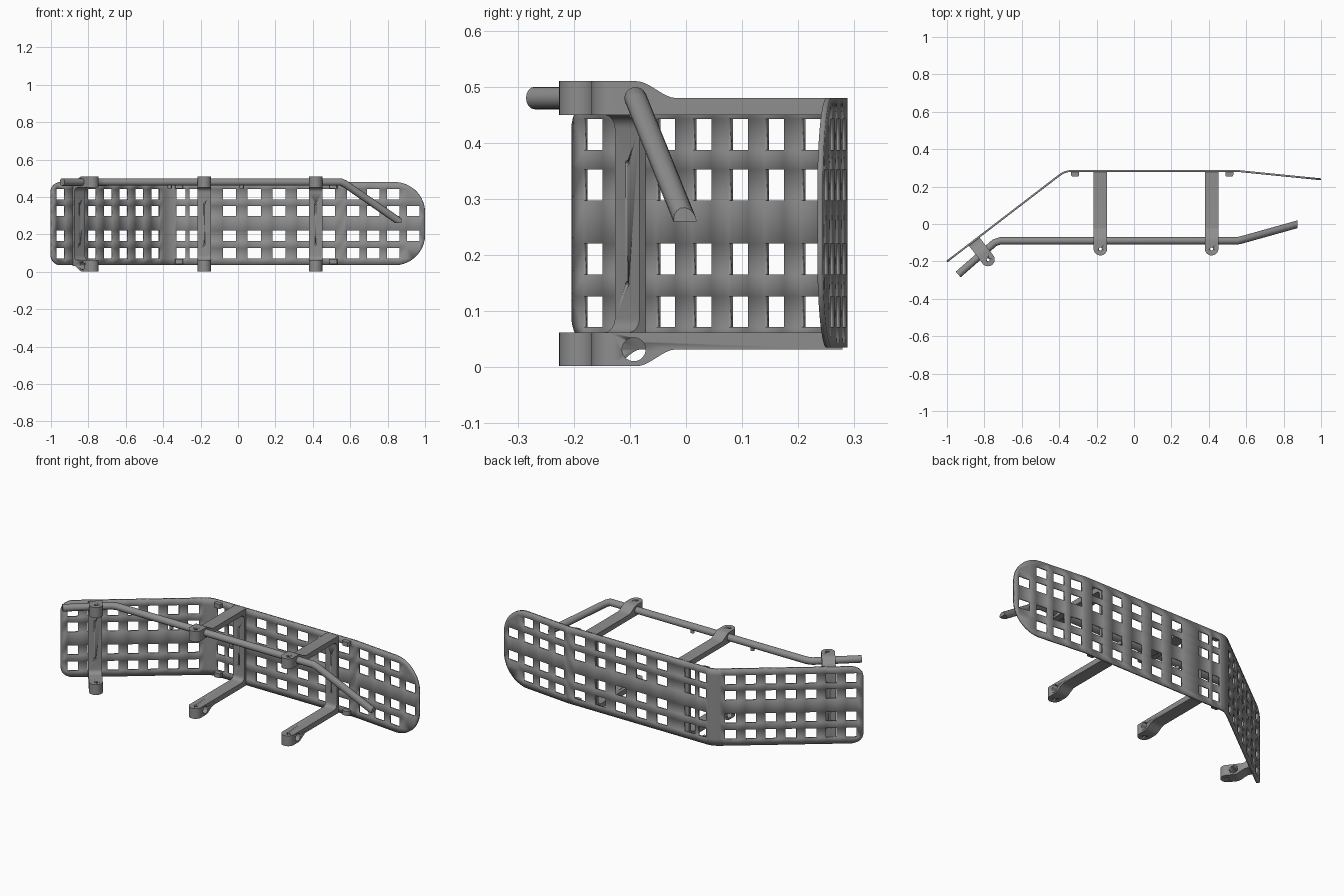
import bpy, bmesh, math
from mathutils import Matrix, Vector

if "Cube" in bpy.data.objects:
    bpy.data.objects.remove(bpy.data.objects["Cube"])

metal = bpy.data.materials.new("grey_metal")
metal.diffuse_color = (0.27, 0.27, 0.27, 1)
metal.use_nodes = True
metal.node_tree.nodes["Principled BSDF"].inputs["Base Color"].default_value = metal.diffuse_color


def finish(name, bm, angle=30):
    bmesh.ops.recalc_face_normals(bm, faces=bm.faces)
    mesh = bpy.data.meshes.new(name)
    bm.to_mesh(mesh)
    bm.free()
    ob = bpy.data.objects.new(name, mesh)
    bpy.context.collection.objects.link(ob)
    mesh.materials.append(metal)
    bpy.ops.object.select_all(action='DESELECT')
    ob.select_set(True)
    bpy.context.view_layer.objects.active = ob
    bpy.ops.object.shade_smooth_by_angle(angle=math.radians(angle))
    return ob


def trim(bm, co, no, fill=False):
    """Cut away everything on the normal's side of a plane."""
    r = bmesh.ops.bisect_plane(bm, geom=bm.verts[:] + bm.edges[:] + bm.faces[:], dist=1e-6,
                               plane_co=co, plane_no=no, clear_outer=True)
    if fill:
        edges = [e for e in r['geom_cut'] if isinstance(e, bmesh.types.BMEdge)]
        bmesh.ops.holes_fill(bm, edges=edges)


def cylinder(bm, centre, r, depth, axis='Z', seg=24):
    rot = Matrix.Rotation(math.pi / 2, 4, 'Y') if axis == 'X' else (
        Matrix.Rotation(math.pi / 2, 4, 'X') if axis == 'Y' else Matrix())
    bmesh.ops.create_cone(bm, cap_ends=True, segments=seg, radius1=r, radius2=r, depth=depth,
                          matrix=Matrix.Translation(centre) @ rot)


# ---- Perforated panel: grid sheet, holes removed, corners trimmed, then folded ----
Z0, Z1 = 0.035, 0.48
FOLD, BACK, SLOPE = -0.37, 0.283, 0.767


def panel_y(x):
    if x < FOLD - 0.03:
        return BACK + (x - FOLD) * SLOPE
    if x < FOLD + 0.03:
        return BACK - SLOPE * (FOLD + 0.03 - x) ** 2 / 0.12
    return BACK - max(0, x - 0.56) * 0.1


columns = [(-0.95 + 0.0843 * k, 0.045) for k in range(7)]
columns += [(-0.305, 0.05), (-0.225, 0.07)]
columns += [(-0.045 + 0.132 * k, 0.07) for k in range(5)]
columns += [(0.617 + 0.107 * k, 0.068) for k in range(4)]
rows = [0.099, 0.193, 0.325, 0.415]
HH = 0.0275
xs = {-1, 1, 0.56} | {FOLD - 0.03 + 0.015 * k for k in range(5)}
for c, w in columns:
    xs |= {c - w / 2, c + w / 2}
xs = sorted(xs)
zs = sorted([Z0, Z1] + [r + s * HH for r in rows for s in (-1, 1)])

bm = bmesh.new()
grid = [[bm.verts.new((x, 0, z)) for z in zs] for x in xs]
for i in range(len(xs) - 1):
    for j in range(len(zs) - 1):
        mx, mz = (xs[i] + xs[i + 1]) / 2, (zs[j] + zs[j + 1]) / 2
        in_col = any(abs(mx - c) < w / 2 for c, w in columns)
        in_row = any(abs(mz - r) < HH for r in rows)
        corner = mx > 0.9 and abs(mz - 0.2575) > 0.12
        if not (in_col and in_row) or corner:
            bm.faces.new((grid[i][j], grid[i + 1][j], grid[i + 1][j + 1], grid[i][j + 1]))
for sx, r in ((-1, 0.055), (1, 0.165)):
    for sz, edge in ((-1, Z0), (1, Z1)):
        for k in range(1, 12):
            a = math.pi / 2 * k / 12
            no = Vector((sx * math.cos(a), 0, sz * math.sin(a)))
            trim(bm, Vector((sx * (1 - r), 0, edge - sz * r)) + no * r, no)
for v in [v for v in bm.verts if not v.link_faces]:
    bm.verts.remove(v)
for v in bm.verts:
    v.co.y = panel_y(v.co.x)
panel = finish("perforated_panel", bm)
mod = panel.modifiers.new("thickness", 'SOLIDIFY')
mod.thickness, mod.offset, mod.use_even_offset = 0.01, 0, True


# ---- Brackets: C-shaped side profile with a clamp at each arm end ----
def bracket(name, x, y, depth, angle):
    end, w = depth + 0.075, 0.036
    a0, a1 = depth - 0.075, depth - 0.005
    a0 = max(a0, 0.012)
    # outer and inner edge of the upper half, the lower half is its mirror
    half = [(0, 0.48), (a0, 0.48)]
    for k in range(1, 9):
        t = k / 8
        half.append((a0 + (a1 - a0) * t, 0.48 + 0.03 * (3 * t * t - 2 * t ** 3)))
    half += [(end, 0.51), (end, 0.45)]
    r = 0.025
    half += [(0.015 + r - r * math.sin(b), 0.45 - r + r * math.cos(b))
             for b in (math.pi / 2 * k / 6 for k in range(7))]
    mid = 0.256
    profile = half + [(u, 2 * mid - z) for u, z in reversed(half)]
    bm = bmesh.new()
    face = bm.faces.new([bm.verts.new((-w, -u, z)) for u, z in profile])
    ext = bmesh.ops.extrude_face_region(bm, geom=[face])
    bmesh.ops.translate(bm, vec=(2 * w, 0, 0),
                        verts=[v for v in ext['geom'] if isinstance(v, bmesh.types.BMVert)])
    # rounded clamp ends
    for k in range(1, 16):
        b = math.pi * k / 16
        no = Vector((math.cos(b), -math.sin(b), 0))
        trim(bm, Vector((0, -(end - w), 0)) + no * w, no, True)
    ob = finish(name, bm)

    # tube socket, clamp bolt holes and panel bolt holes
    cut = bmesh.new()
    cylinder(cut, (0, -depth, 0.032), 0.021, 0.2, 'X', 32)
    cylinder(cut, (0, -(depth + 0.041), 0.25), 0.008, 0.8, 'Z')
    for z in (0.148, 0.364):
        cylinder(cut, (0, 0, z), 0.005, 0.1, 'Y', 16)
    cutter = finish("cutter", cut)
    mod = ob.modifiers.new("holes", 'BOOLEAN')
    mod.object, mod.operation, mod.solver = cutter, 'DIFFERENCE', 'EXACT'
    bpy.context.view_layer.objects.active = ob
    bpy.ops.object.modifier_apply(modifier=mod.name)
    bpy.data.objects.remove(cutter)
    ob.location, ob.rotation_euler = (x, y, 0), (0, 0, angle)


bracket("middle_bracket", -0.18, 0.279, 0.372, 0)
bracket("right_bracket", 0.415, 0.279, 0.372, 0)
bracket("wing_bracket", -0.855, -0.093, 0.083, math.atan(SLOPE))

# ---- Bent top tube, drooping at the right end ----
curve = bpy.data.curves.new("top_tube_path", 'CURVE')
curve.dimensions = '3D'
curve.bevel_depth, curve.bevel_resolution, curve.use_fill_caps = 0.02, 6, True
path = [(-0.94, -0.27, 0.48), (-0.745, -0.1, 0.48), (-0.715, -0.09, 0.48),
        (0.55, -0.09, 0.48), (0.575, -0.085, 0.468), (0.89, 0.003, 0.25)]
spline = curve.splines.new('POLY')
spline.points.add(len(path) - 1)
for p, co in zip(spline.points, path):
    p.co = (*co, 1)
temp = bpy.data.objects.new("tube_helper", curve)
bpy.context.collection.objects.link(temp)
bpy.context.view_layer.update()
mesh = bpy.data.meshes.new_from_object(temp.evaluated_get(bpy.context.evaluated_depsgraph_get()))
bm = bmesh.new()
bm.from_mesh(mesh)
bpy.data.objects.remove(temp)
bmesh.ops.remove_doubles(bm, verts=bm.verts, dist=1e-5)
trim(bm, (0, 0, 0.26), (0, 0, -1), True)
trim(bm, (0.875, 0, 0), (1, 0, 0), True)
finish("top_tube", bm, 40)

# ---- Small pegs under the tube ----
bm = bmesh.new()
for x in (-0.365, 0.02):
    cylinder(bm, (x, -0.09, 0.456), 0.011, 0.022, 'Z', 16)
finish("tube_pegs", bm)

# ---- Lugs on the panel's front face ----
bm = bmesh.new()
for x in (-0.315, 0.51):
    for z in (0.055, 0.458):
        bmesh.ops.create_cube(bm, size=1, matrix=Matrix.Translation((x, 0.268, z))
                              @ Matrix.Diagonal((0.042, 0.028, 0.026, 1)))
bmesh.ops.bevel(bm, geom=[e for e in bm.edges if abs(e.verts[0].co.z - e.verts[1].co.z) > 0.01
                          and e.verts[0].co.y < 0.26],
                offset=0.008, segments=3, affect='EDGES', profile=0.5)
finish("panel_lugs", bm)
